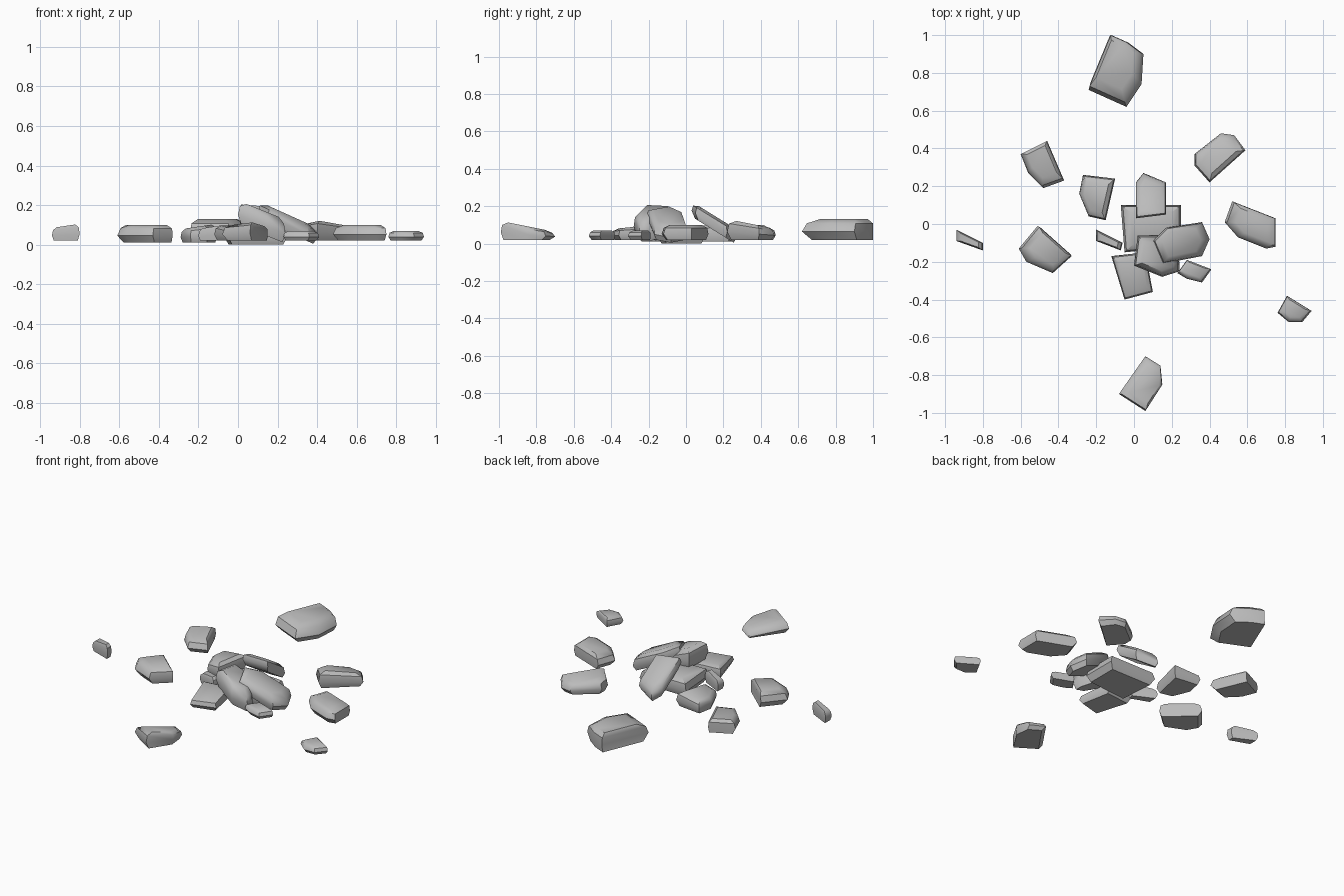
import bpy
import bmesh
import math
from mathutils import Vector

old = bpy.data.objects.get("Cube")
if old:
    bpy.data.objects.remove(old)

# Single stone colour
stone = bpy.data.materials.new("grey_stone")
stone.use_nodes = True
grey = (0.5, 0.5, 0.5, 1)
stone.diffuse_color = grey
stone.node_tree.nodes["Principled BSDF"].inputs["Base Color"].default_value = grey

# Rings of every rock: (height fraction, outline scale, share of lean)
RINGS = [(0, .86, .8), (.4, 1, 0), (.8, .93, .4), (1, .68, 1)]


def rock(name, outline, base, top, tilt=(0, 0), slope=(0, 0), lean=(0, 0)):
    """Chipped stone: stacked rings of one outline. tilt slants the whole
    stone, slope slants only its top, lean shifts the foot and crown."""
    points = [Vector(p) for p in outline]
    centre = sum(points, Vector((0, 0))) / len(points)
    tilt, slope, lean = Vector(tilt), Vector(slope), Vector(lean)
    bm = bmesh.new()
    rings = []
    for level, scale, share in RINGS:
        ring = []
        for p in points:
            offset = (p - centre) * scale + lean * share
            z = base + (top - base) * level + offset.dot(tilt + slope * level)
            ring.append(bm.verts.new((*(centre + offset), max(z, 0))))
        rings.append(ring)
    bm.faces.new(rings[0])
    bm.faces.new(rings[-1])
    n = len(points)
    for low, high in zip(rings, rings[1:]):
        for i in range(n):
            j = (i + 1) % n
            bm.faces.new((low[i], low[j], high[j], high[i]))
    bmesh.ops.recalc_face_normals(bm, faces=bm.faces)
    # Soft faces, crisp ridges
    for face in bm.faces:
        face.smooth = True
    for edge in bm.edges:
        edge.smooth = edge.calc_face_angle(0) < math.radians(42)
    mesh = bpy.data.meshes.new(name)
    bm.to_mesh(mesh)
    bm.free()
    mesh.materials.append(stone)
    bpy.context.collection.objects.link(bpy.data.objects.new(name, mesh))


# Outlying boulders
rock("back_boulder",
     [(-.12, 1), (-.03, .96), (.05, .9), (.04, .74), (-.04, .62), (-.24, .71)],
     .02, .13, lean=(-.02, .03))
rock("front_boulder",
     [(.06, -.7), (.14, -.75), (.15, -.85), (.06, -.99), (-.08, -.9)],
     .02, .09, slope=(0, -.2), lean=(.01, -.01))
rock("back_right_boulder",
     [(-.6, .37), (-.46, .44), (-.37, .23), (-.48, .19), (-.56, .27)],
     .02, .1, lean=(0, .02))
rock("right_boulder",
     [(-.51, -.01), (-.33, -.17), (-.43, -.26), (-.57, -.2), (-.61, -.13)],
     .01, .1, lean=(.02, .01))
rock("back_left_boulder",
     [(.32, .37), (.46, .48), (.53, .47), (.59, .39), (.4, .22), (.32, .31)],
     .02, .1, slope=(0, -.2))
rock("left_boulder",
     [(.52, .12), (.75, .03), (.75, -.12), (.7, -.13), (.55, -.07), (.48, .01)],
     .02, .1, lean=(.01, .01))

# Small chips
rock("far_right_chip",
     [(-.94, -.03), (-.8, -.1), (-.8, -.14), (-.94, -.09)],
     .02, .095, slope=(.15, 0))
rock("inner_right_chip",
     [(-.2, -.03), (-.06, -.1), (-.07, -.14), (-.2, -.09)],
     .02, .09, slope=(.15, 0))
rock("far_left_chip",
     [(.81, -.38), (.94, -.46), (.89, -.52), (.82, -.52), (.76, -.47)],
     .02, .07, lean=(0, .01))
rock("inner_left_chip",
     [(.28, -.19), (.41, -.24), (.36, -.31), (.28, -.29), (.23, -.26)],
     .02, .07, lean=(0, .01))

# Central pile, lower stones
rock("pile_base_slab",
     [(-.07, .1), (.25, .1), (.25, -.12), (-.05, -.15)], 0, .1)
rock("pile_front_stone",
     [(-.12, -.17), (.06, -.15), (.1, -.36), (-.05, -.4)],
     .02, .09, slope=(0, .1))
rock("pile_right_stone",
     [(-.27, .26), (-.1, .24), (-.15, .02), (-.24, .04), (-.29, .16)],
     .01, .09, slope=(.15, 0))

# Central pile, leaning stones
rock("leaning_back_stone",
     [(.01, .22), (.05, .27), (.17, .22), (.17, .05), (.01, .03)],
     .065, .145, tilt=(0, -.62))
rock("leaning_middle_stone",
     [(.02, -.06), (.14, -.06), (.24, -.2), (.24, -.25), (.15, -.28), (0, -.22)],
     .05, .17, tilt=(-.4, 0))
rock("leaning_left_stone",
     [(.1, -.09), (.17, -.02), (.36, .01), (.4, -.08), (.36, -.17), (.15, -.21)],
     .06, .15, tilt=(-.45, 0))
